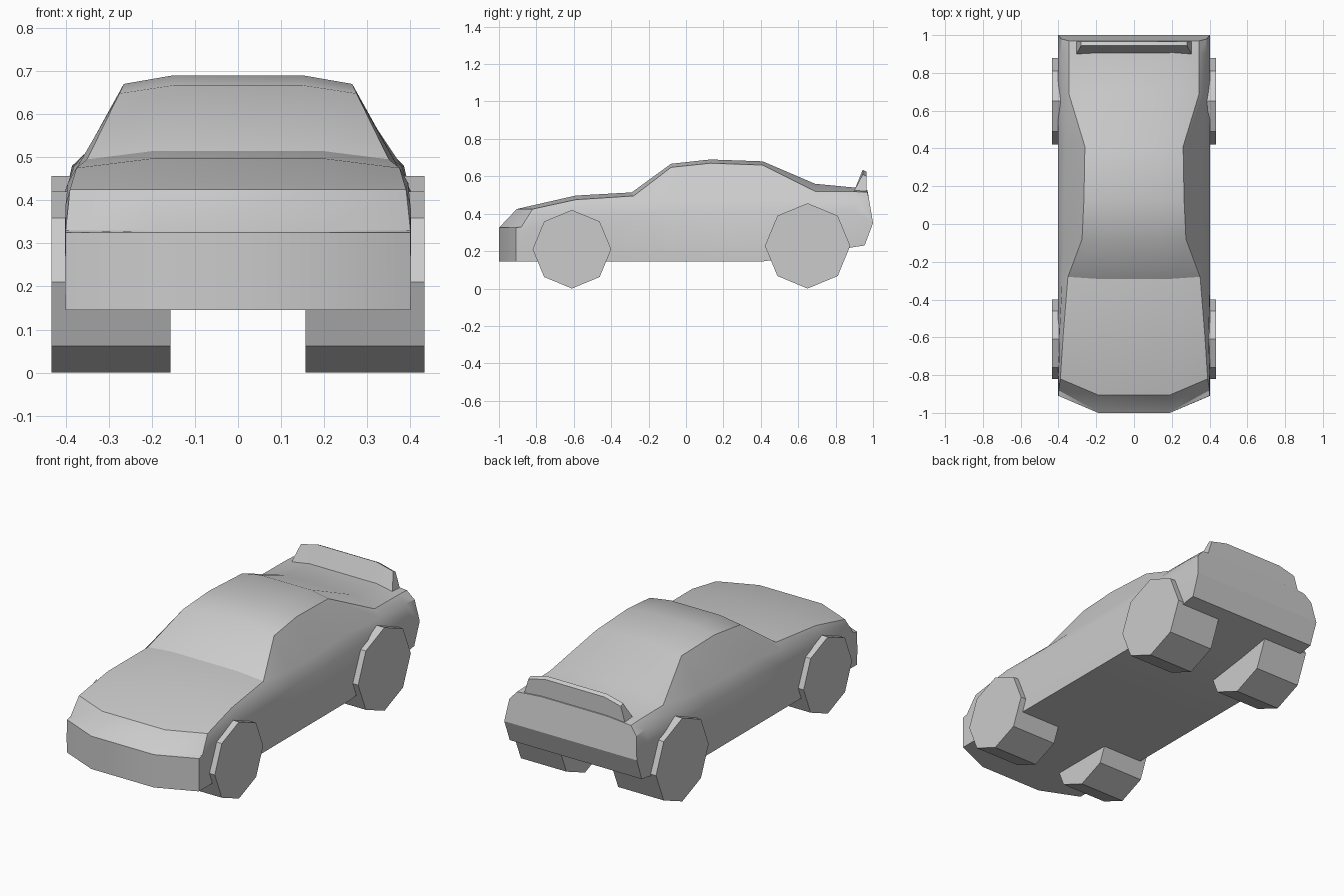
import bpy, bmesh, math

if "Cube" in bpy.data.objects:
    bpy.data.objects.remove(bpy.data.objects["Cube"])


def finish(bm, name, angle=30):
    bmesh.ops.recalc_face_normals(bm, faces=bm.faces)
    mesh = bpy.data.meshes.new(name)
    bm.to_mesh(mesh)
    bm.free()
    ob = bpy.data.objects.new(name, mesh)
    bpy.context.collection.objects.link(ob)
    bpy.ops.object.select_all(action='DESELECT')
    ob.select_set(True)
    bpy.context.view_layer.objects.active = ob
    bpy.ops.object.shade_smooth_by_angle(angle=math.radians(angle))
    return ob


# Body stations, front to back:
# inner top (y, x, z), top edge (y, x, z), shoulder (x, z), floor z
STATIONS = [
    (-1.00, .19, .325, -.91, .40, .325, .40, .300, .145),
    (-.995, .19, .330, -.88, .40, .330, .40, .305, .145),
    (-.905, .19, .425, -.82, .39, .425, .40, .390, .145),
    (-.59, .20, .497, -.59, .375, .475, .395, .440, .145),
    (-.29, .20, .514, -.28, .35, .495, .38, .465, .145),
    (-.08, .15, .667, -.08, .275, .648, .37, .480, .145),
    (.13, .15, .690, .13, .265, .670, .37, .480, .145),
    (.41, .15, .680, .41, .26, .660, .365, .490, .145),
    (.69, .20, .560, .69, .345, .520, .38, .480, .185),
    (.90, .20, .540, .90, .345, .518, .385, .480, .222),
    (.97, .20, .527, .97, .345, .515, .385, .470, .230),
]


def build_body():
    bm = bmesh.new()
    rings = []
    for i, (yi, xi, zi, ye, xe, ze, xs, zs, zb) in enumerate(STATIONS):
        tail = i == len(STATIONS) - 1
        side_y, side_z = (1.0, .35) if tail else (ye, zs - .07)
        floor_y, floor_in = (.955, .955) if tail else (ye, yi)
        shoulder_y = .98 if tail else ye
        if i == 1:
            floor_y, floor_in = -.90, -.99
        half = [(xi, yi, zi), (xe, ye, ze), (xs, shoulder_y, zs),
                (.402, side_y, side_z), (.40, floor_y, zb), (xi, floor_in, zb)]
        right = [bm.verts.new(p) for p in half]
        left = [bm.verts.new((-x, y, z)) for x, y, z in half]
        rings.append(right + left[::-1])
    # skin between stations
    for a, b in zip(rings, rings[1:]):
        n = len(a)
        for k in range(n):
            j = (k + 1) % n
            bm.faces.new((a[k], a[j], b[j], b[k]))
    # front bumper: flat centre and two swept corners
    f = rings[0]
    bm.faces.new((f[0], f[5], f[6], f[11]))
    bm.faces.new(f[0:6])
    bm.faces.new(f[6:12])
    # tail: upper panel and tucked-in lower panel
    r = rings[-1]
    bm.faces.new(r[0:4] + r[8:12])
    bm.faces.new(r[3:9])
    return finish(bm, "car_body")


def build_wheel(name, side, y, radius):
    # eight-sided tyre with a corner at the ground
    bm = bmesh.new()
    ends = []
    for x in (.157, .433):
        ends.append([bm.verts.new((side * x,
                                   y + radius * math.sin(k * math.pi / 4),
                                   radius - radius * math.cos(k * math.pi / 4)))
                     for k in range(8)])
    a, b = ends
    bm.faces.new(a)
    bm.faces.new(b)
    for k in range(8):
        j = (k + 1) % 8
        bm.faces.new((a[k], a[j], b[j], b[k]))
    return finish(bm, name)


def build_spoiler():
    # wedge section swept across the deck, lower towards its ends
    bm = bmesh.new()
    section = [(.90, .525), (.945, .635), (.965, .625), (.965, .52)]
    rings = []
    for base_x, top_x, drop in ((-.305, -.28, .025), (-.18, -.18, 0),
                                (.18, .18, 0), (.305, .28, .025)):
        rings.append([bm.verts.new((top_x if 0 < k < 3 else base_x, y,
                                    z - (drop if 0 < k < 3 else 0)))
                      for k, (y, z) in enumerate(section)])
    for a, b in zip(rings, rings[1:]):
        for k in range(4):
            j = (k + 1) % 4
            bm.faces.new((a[k], a[j], b[j], b[k]))
    bm.faces.new(rings[0])
    bm.faces.new(rings[-1])
    return finish(bm, "rear_spoiler")


build_body()
build_spoiler()
for side, label in ((1, "right"), (-1, "left")):
    build_wheel("front_wheel_" + label, side, -.61, .21)
    build_wheel("rear_wheel_" + label, side, .65, .228)
